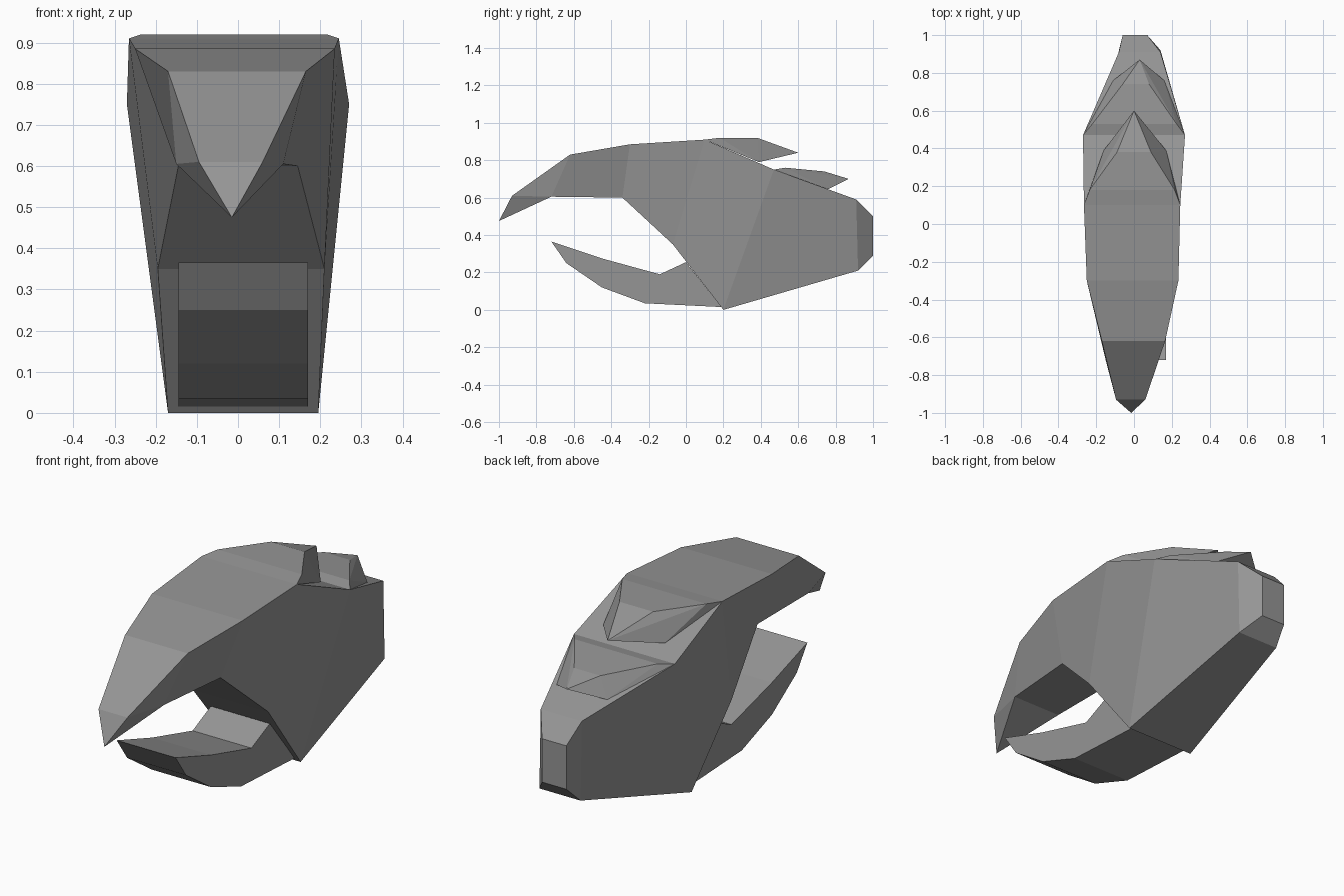
import bpy
import bmesh

cube = bpy.data.objects.get("Cube")
if cube:
    bpy.data.objects.remove(cube)

grey = bpy.data.materials.new("shell grey")
grey.use_nodes = True
COLOUR = (0.3, 0.3, 0.3, 1)
grey.diffuse_color = COLOUR
grey.node_tree.nodes["Principled BSDF"].inputs["Base Color"].default_value = COLOUR


def finish(name, bm):
    """Clean the mesh and place it in the scene."""
    bmesh.ops.remove_doubles(bm, verts=bm.verts, dist=0.0005)
    bmesh.ops.recalc_face_normals(bm, faces=bm.faces)
    mesh = bpy.data.meshes.new(name)
    bm.to_mesh(mesh)
    bm.free()
    mesh.materials.append(grey)
    obj = bpy.data.objects.new(name, mesh)
    bpy.context.collection.objects.link(obj)
    return obj


def loft(name, stations):
    """Join cross-sections, each an upper and a lower edge (left x, right x, y, z)."""
    bm = bmesh.new()
    rings = []
    for upper, lower in stations:
        (a, b, y, z), (c, d, v, w) = upper, lower
        rings.append([bm.verts.new(p) for p in
                      ((a, y, z), (b, y, z), (d, v, w), (c, v, w))])
    for r, s in zip(rings, rings[1:]):
        for i in range(4):
            j = (i + 1) % 4
            bm.faces.new((r[i], r[j], s[j], s[i]))
    bm.faces.new(rings[-1])
    bmesh.ops.remove_doubles(bm, verts=bm.verts, dist=0.0005)
    return finish(name, bm)


def spike(name, edges, tip):
    """Convex thorn spanning several crosswise edges and ending in a tip."""
    bm = bmesh.new()
    for a, b, y, z in edges:
        bm.verts.new((a, y, z))
        bm.verts.new((b, y, z))
    bm.verts.new(tip)
    bmesh.ops.convex_hull(bm, input=bm.verts)
    return finish(name, bm)


# Main claw with the hooked upper finger, from the tip to the wrist
tip = (-0.015, -0.015, -1, 0.475)
shoulder = (-0.265, 0.245, 0.1, 0.91)
ridge = (-0.27, 0.27, 0.47, 0.75)
loft("upper_claw", [
    (tip, tip),
    ((-0.095, 0.06, -0.93, 0.61), (-0.15, 0.11, -0.72, 0.605)),
    ((-0.17, 0.165, -0.62, 0.83), (-0.15, 0.11, -0.72, 0.605)),
    ((-0.25, 0.235, -0.3, 0.885), (-0.145, 0.145, -0.34, 0.6)),
    (shoulder, (-0.195, 0.21, -0.07, 0.35)),
    (ridge, (-0.17, 0.195, 0.2, 0)),
    ((-0.08, 0.14, 0.91, 0.59), (-0.08, 0.14, 0.92, 0.21)),
    ((-0.06, 0.07, 1, 0.5), (-0.06, 0.07, 1, 0.29)),
])

# Backward thorns on the shell
spike("front_thorn", [shoulder, (-0.235, 0.215, 0.18, 0.92),
                      (-0.09, 0.09, 0.38, 0.92), (-0.16, 0.17, 0.39, 0.79)],
      (0, 0.6, 0.84))
spike("rear_thorn", [ridge, (-0.22, 0.225, 0.53, 0.76),
                     (-0.06, 0.08, 0.74, 0.74), (-0.11, 0.16, 0.76, 0.645)],
      (0.03, 0.87, 0.7))

# Movable lower finger, a curved profile of constant width
profile = [(-0.72, 0.365), (-0.45, 0.275), (-0.14, 0.19), (0, 0.255),
           (0.19, 0.015), (-0.22, 0.035), (-0.45, 0.12), (-0.64, 0.25)]
bm = bmesh.new()
side = bm.faces.new([bm.verts.new((-0.145, y, z)) for y, z in profile])
wide = bmesh.ops.extrude_face_region(bm, geom=[side], use_keep_orig=True)
bmesh.ops.translate(bm, vec=(0.315, 0, 0),
                    verts=[e for e in wide["geom"] if isinstance(e, bmesh.types.BMVert)])
finish("lower_finger", bm)
